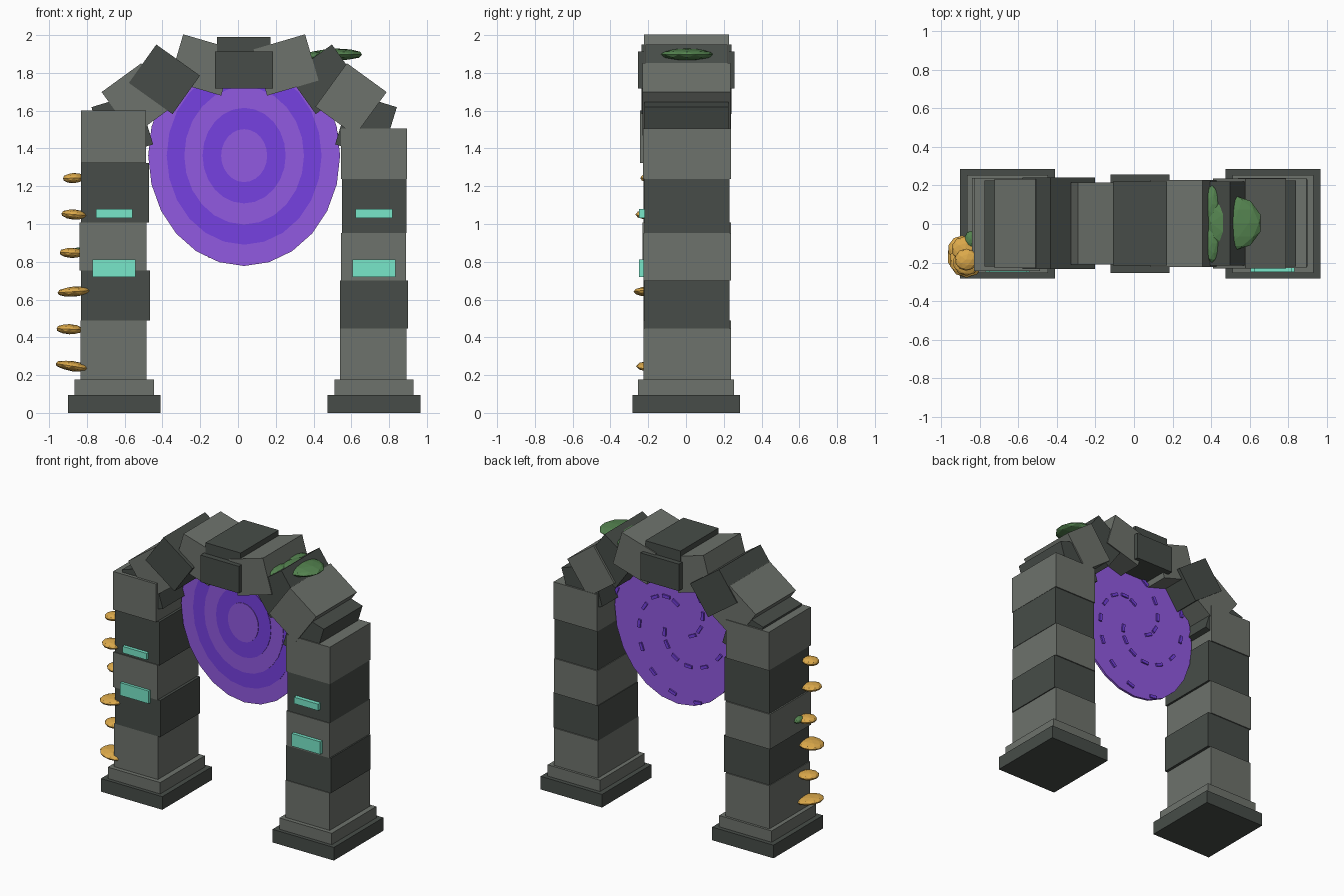
import bpy, math
from mathutils import Matrix

cube = bpy.data.objects.get("Cube")
if cube:
    bpy.data.objects.remove(cube, do_unlink=True)

MID = 0.0325   # x of the arch's mirror line


def material(name, r, g, b):
    m = bpy.data.materials.new(name)
    m.use_nodes = True
    m.diffuse_color = (r, g, b, 1)
    m.node_tree.nodes["Principled BSDF"].inputs["Base Color"].default_value = (r, g, b, 1)
    return m


light = material("light stone", 0.155, 0.17, 0.15)
dark = material("dark stone", 0.063, 0.073, 0.065)
violet = material("light violet", 0.285, 0.1, 0.75)
purple = material("deep purple", 0.18, 0.052, 0.75)
teal = material("rune teal", 0.19, 0.8, 0.59)
gold = material("fungus gold", 0.72, 0.4, 0.07)
green = material("moss green", 0.09, 0.23, 0.08)


def finish(name, mat):
    ob = bpy.context.object
    ob.name = ob.data.name = name
    ob.data.materials.append(mat)
    return ob


def box(name, mat, center, size, tilt=0):
    """Box turned by tilt degrees in the front plane, counter-clockwise."""
    bpy.ops.mesh.primitive_cube_add(size=1, location=center)
    ob = finish(name, mat)
    ob.data.transform(Matrix.Diagonal((*size, 1)))
    ob.rotation_euler.y = -math.radians(tilt)
    return ob


def span(name, mat, x, y, z):
    """Box given by its ranges."""
    return box(name, mat, [sum(r) / 2 for r in (x, y, z)], [r[1] - r[0] for r in (x, y, z)])


def blob(name, mat, center, radii, tilt=0):
    """Flattened faceted ball."""
    bpy.ops.mesh.primitive_ico_sphere_add(subdivisions=2, radius=1, location=center)
    ob = finish(name, mat)
    ob.data.transform(Matrix.Diagonal((*radii, 1)))
    ob.rotation_euler.y = -math.radians(tilt)
    return ob


# Pillars: plinth, step and five stacked blocks (x range, front and top height)
pillars = {
    "right": (-0.655, [(-0.835, -0.485, -0.225, 0.49), (-0.83, -0.465, -0.225, 0.755),
                       (-0.84, -0.485, -0.23, 1.008), (-0.83, -0.47, -0.225, 1.323),
                       (-0.83, -0.488, -0.244, 1.6)]),
    "left": (0.72, [(0.54, 0.893, -0.225, 0.447), (0.54, 0.9, -0.22, 0.7),
                    (0.545, 0.89, -0.225, 0.952), (0.55, 0.893, -0.22, 1.237),
                    (0.545, 0.895, -0.227, 1.505)]),
}
for side, (cx, blocks) in pillars.items():
    span(side + "_plinth", dark, (cx - 0.246, cx + 0.246), (-0.282, 0.285), (0, 0.095))
    span(side + "_step", light, (cx - 0.21, cx + 0.21), (-0.255, 0.255), (0.095, 0.177))
    bottom = 0.177
    for i, (x0, x1, front, top) in enumerate(blocks):
        back = 0.23 + 0.008 * ((i + 1) % 2)
        span(f"{side}_block_{i + 1}", dark if i % 2 else light,
             (x0, x1), (front, back), (bottom, top))
        bottom = top
    # Glowing rune plates on the front
    span(side + "_lower_rune", teal, (cx - 0.115, cx + 0.113), (-0.249, -0.22), (0.72, 0.812))
    span(side + "_upper_rune", teal, (cx - 0.097, cx + 0.097), (-0.249, -0.22), (1.033, 1.08))

# Arch stones: offset from the mirror line, height, size, tilt, depth left and right
stones = [
    ("springer", dark, 0.645, 1.52, (0.255, 0.284), -17, 0.445, 0.445),
    ("haunch", light, 0.566, 1.66, (0.26, 0.284), -36, 0.465, 0.46),
    ("shoulder", dark, 0.422, 1.766, (0.284, 0.25), 35.5, 0.435, 0.475),
    ("crown", light, 0.222, 1.842, (0.284, 0.255), 16.3, 0.45, 0.425),
]
for name, mat, dx, z, (w, h), tilt, depth_left, depth_right in stones:
    for side, s, depth in (("left", 1, depth_left), ("right", -1, depth_right)):
        box(f"{side}_{name}_stone", mat, (MID + s * dx, 0.003, z), (w, depth, h), s * tilt)
span("keystone", dark, (-0.11, 0.172), (-0.215, 0.22), (1.73, 1.99))
span("keystone_band", dark, (-0.122, 0.185), (-0.255, 0.257), (1.717, 1.912))

# Portal: stacked thin oval discs, each smaller one slightly further forward
for i, radius in enumerate((0.508, 0.41, 0.317, 0.22, 0.122)):
    front, rear = 0.028 - 0.004 * i, 0.045 - 0.004 * i
    bpy.ops.mesh.primitive_cylinder_add(vertices=24, radius=radius, depth=rear - front,
                                        location=(MID, (front + rear) / 2, 1.362))
    ob = finish(f"portal_disc_{i + 1}", purple if i % 2 else violet)
    ob.data.transform(Matrix.Diagonal((1, 1.15, 1, 1)))
    ob.rotation_euler.x = math.pi / 2

# Spiral dashes on the back of the portal, each lying along its arm
TURN, GROWTH = math.radians(24), 0.046
for arm in range(3):
    for k in range(9):
        a = math.radians(83 + 120 * arm) - TURN * k
        r = 0.13 + GROWTH * k
        along = a - math.pi / 2 + math.atan(GROWTH / (r * TURN))
        box(f"swirl_{arm + 1}_dash_{k + 1}", purple,
            (MID + r * math.cos(a), 0.047, 1.362 + 1.13 * r * math.sin(a)),
            (0.058, 0.018, 0.022), math.degrees(along))

# Shelf fungi climbing the outer side: x, y, z, radius, tilt
fungi = [(-0.873, -0.17, 0.247, 0.098, -9), (-0.892, -0.13, 0.443, 0.072, -3),
         (-0.868, -0.19, 0.642, 0.091, 4), (-0.88, -0.13, 0.847, 0.067, -3),
         (-0.868, -0.2, 1.05, 0.07, -5), (-0.87, -0.185, 1.243, 0.059, 2)]
for i, (x, y, z, r, tilt) in enumerate(fungi):
    blob(f"shelf_fungus_{i + 1}", gold, (x, y, z), (r, r * 0.97, 0.027), tilt)

# Moss clumps
blob("side_moss", green, (-0.848, -0.08, 0.852), (0.03, 0.045, 0.024))
blob("top_moss", green, (0.52, 0.005, 1.897), (0.143, 0.142, 0.032))
for i, y in enumerate((-0.1, 0.1)):
    blob(f"crown_moss_{i + 1}", green, (0.405, y, 1.885), (0.045, 0.1, 0.03))
